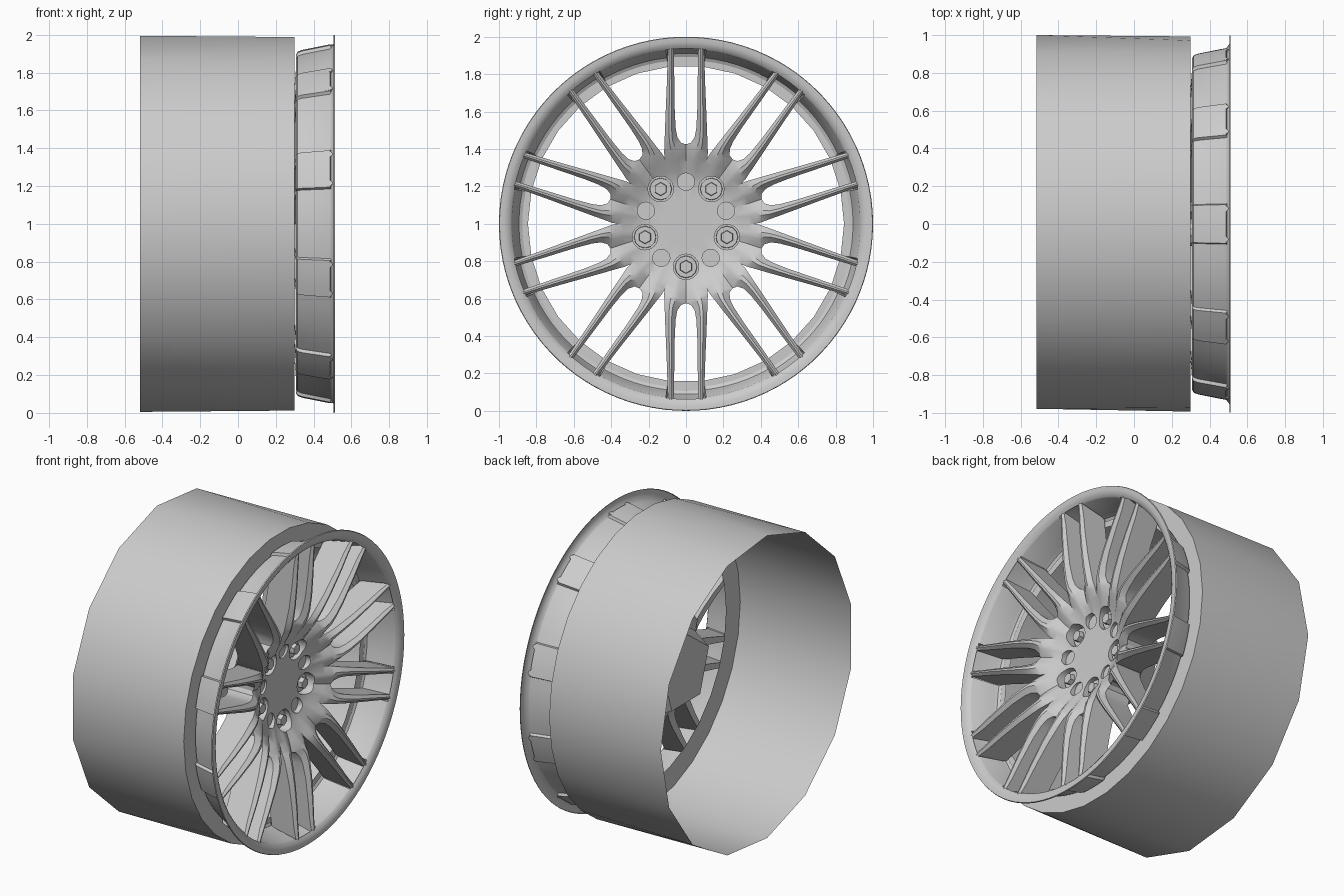
import bpy, bmesh
from math import sin, cos, pi, radians
from mathutils import Matrix, Vector

if "Cube" in bpy.data.objects:
    bpy.data.objects.remove(bpy.data.objects["Cube"])


def finish(bm, name, angle=35):
    """Turn a bmesh into a shaded object."""
    bmesh.ops.remove_doubles(bm, verts=bm.verts, dist=0.0004)
    bmesh.ops.recalc_face_normals(bm, faces=bm.faces)
    me = bpy.data.meshes.new(name)
    bm.to_mesh(me)
    bm.free()
    ob = bpy.data.objects.new(name, me)
    bpy.context.collection.objects.link(ob)
    bpy.ops.object.select_all(action='DESELECT')
    ob.select_set(True)
    bpy.context.view_layer.objects.active = ob
    if angle:
        bpy.ops.object.shade_smooth_by_angle(angle=radians(angle))
    return ob


def pt(x, r, a):
    """Point around the axle; a is measured from straight up towards +y."""
    return Vector((x, r * sin(a), 1 + r * cos(a)))


def loft(bm, rings):
    """Join closed rings of equal size."""
    vs = [[bm.verts.new(p) for p in ring] for ring in rings]
    for a, b in zip(vs, vs[1:]):
        for i in range(len(a)):
            j = (i + 1) % len(a)
            bm.faces.new((a[i], a[j], b[j], b[i]))
    return vs


def rod(bm, x0, x1, r0, r1, n, c=(0, 1), phase=0.0):
    """Capped cylinder or frustum along x, centred on (y, z) = c."""
    rings = [[Vector((x, c[0] + r * sin(phase + 2 * pi * i / n),
                      c[1] + r * cos(phase + 2 * pi * i / n))) for i in range(n)]
             for x, r in ((x0, r0), (x1, r1))]
    vs = loft(bm, rings)
    bm.faces.new(vs[0])
    bm.faces.new(vs[1])


# Barrel: open 15-sided back edge, 30-sided front edge, flat front flange
bm = bmesh.new()
N = 15
back = [bm.verts.new(pt(-0.517, 1.0, pi / 2 + 2 * pi * i / N)) for i in range(N)]
front = [bm.verts.new(pt(0.30, 0.993, pi / 2 + pi * i / N)) for i in range(2 * N)]
inner = [bm.verts.new(pt(0.30, 0.845, pi / 2 + pi * i / N)) for i in range(2 * N)]
for i in range(N):
    j, a, b, c = (i + 1) % N, 2 * i, 2 * i + 1, (2 * i + 2) % (2 * N)
    bm.faces.new((back[i], front[a], front[b]))
    bm.faces.new((back[i], front[b], back[j]))
    bm.faces.new((back[j], front[b], front[c]))
for i in range(2 * N):
    j = (i + 1) % (2 * N)
    bm.faces.new((front[i], front[j], inner[j], inner[i]))
finish(bm, "barrel", 40)

# Outer rim: thin lip and wall, with a raised block behind every spoke pair
profile = [(0.505, 1.0), (0.512, 0.997), (0.511, 0.972), (0.505, 0.953), (0.493, 0.937),
           (0.486, 0.931), (0.34, 0.902), (0.316, 0.893), (0.306, 0.875)]
steps = [(-6.6, 0), (-6.2, 1), (-3, 1), (0, 1), (3, 1), (6.2, 1), (6.6, 0),
         (10.4, 0), (14.2, 0), (18, 0), (21.8, 0), (25.6, 0)]
turn = [(radians(36 * k + d), f) for k in range(10) for d, f in steps]
bm = bmesh.new()
loft(bm, [[pt(x, r + (0.018 * f if x < 0.49 else 0), a) for a, f in turn] for x, r in profile])
finish(bm, "outer_rim", 35)

# Hub and spokes: stations along half of one spoke pair
# (inner y, inner z, outer y, outer z, crest x, edge drop, back x)
stations = [
    (0, 0, 0, 0, 0.325, 0, 0.15),
    (0, 0.12, 0.037, 0.114, 0.325, 0, 0.15),
    (0, 0.19, 0.0587, 0.1807, 0.325, 0, 0.15),
    (0, 0.24, 0.0742, 0.2283, 0.335, 0.003, 0.15),
    (0, 0.30, 0.0896, 0.2758, 0.360, 0.008, 0.16),
    (0, 0.36, 0.1030, 0.3170, 0.390, 0.016, 0.17),
    (0, 0.425, 0.1144, 0.352, 0.418, 0.028, 0.20),
    (0.026, 0.433, 0.1170, 0.382, 0.432, 0.030, 0.22),
    (0.046, 0.462, 0.1150, 0.425, 0.448, 0.030, 0.24),
    (0.055, 0.510, 0.1130, 0.490, 0.462, 0.030, 0.26),
    (0.060, 0.600, 0.1090, 0.590, 0.476, 0.026, 0.28),
    (0.062, 0.740, 0.1030, 0.735, 0.488, 0.022, 0.30),
    (0.064, 0.860, 0.0990, 0.860, 0.494, 0.018, 0.31),
    (0.066, 0.948, 0.0960, 0.946, 0.500, 0.010, 0.315),
]
bm = bmesh.new()
for k in range(10):
    rot = Matrix.Rotation(radians(36 * k), 3, 'X')
    for side in (1, -1):
        rows = []
        for n, (yi, zi, yo, zo, xf, drop, xb) in enumerate(stations):
            sec = []
            cut = 0.955 if n == len(stations) - 1 else 1
            for t, x in ((0, xf - drop), (0.38, xf), (0.62, xf), (1, xf - drop), (1, xb), (0, xb)):
                z = (zi + (zo - zi) * t) * (cut if x == xb else 1)
                p = rot @ Vector((x, side * (yi + (yo - yi) * t), z))
                sec.append(bm.verts.new(p + Vector((0, 0, 1))))
            rows.append(sec)
        for n, (a, b) in enumerate(zip(rows, rows[1:])):
            for i in range(6):
                if i in (3, 5) and n < 6:      # no walls where halves meet
                    continue
                j = (i + 1) % 6
                bm.faces.new((a[i], a[j], b[j], b[i]))
        bm.faces.new(rows[-1])
hub = finish(bm, "hub_and_spokes", 0)

# Bolt pockets and shallow scallops cut into the hub face
bm = bmesh.new()
bolts = [pt(0, 0.23, pi + 2 * pi * i / 5) for i in range(5)]
scallops = [pt(0, 0.225, 2 * pi * i / 5) for i in range(5)]
for p in bolts:
    rod(bm, 0.29, 0.6, 0.068, 0.068, 24, (p.y, p.z))
for p in scallops:
    rod(bm, 0.312, 0.6, 0.046, 0.046, 24, (p.y, p.z))
cutter = finish(bm, "pocket_cutter", 0)
cutter.hide_render = True
mod = hub.modifiers.new("pockets", 'BOOLEAN')
mod.operation = 'DIFFERENCE'
mod.solver = 'EXACT'
mod.object = cutter
bpy.ops.object.select_all(action='DESELECT')
hub.select_set(True)
bpy.context.view_layer.objects.active = hub
bpy.ops.object.modifier_apply(modifier=mod.name)
bpy.data.objects.remove(cutter)
bpy.ops.object.shade_smooth_by_angle(angle=radians(32))

# Wheel bolts: round seat with a hexagon head
bm = bmesh.new()
for p in bolts:
    rod(bm, 0.27, 0.305, 0.062, 0.058, 12, (p.y, p.z))
    rod(bm, 0.30, 0.335, 0.037, 0.034, 6, (p.y, p.z))
finish(bm, "wheel_bolts", 35)

# Five-sided hub back
bm = bmesh.new()
rod(bm, 0.0, 0.2, 0.25, 0.36, 5)
finish(bm, "hub_back", 20)
